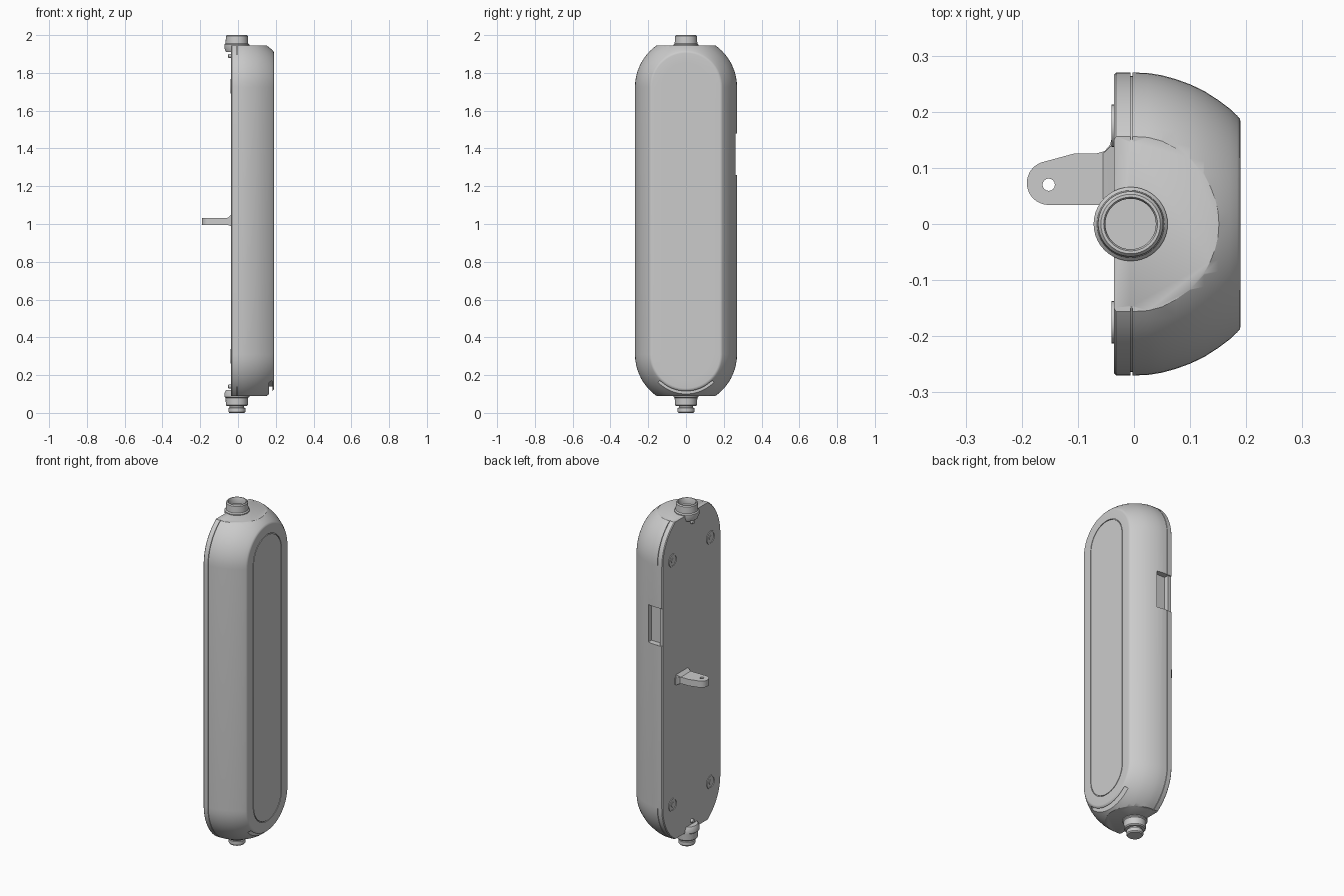
import bpy, bmesh
from math import sin, cos, pi, radians

if "Cube" in bpy.data.objects:
    bpy.data.objects.remove(bpy.data.objects["Cube"])

grey = bpy.data.materials.new("light grey plastic")
grey.use_nodes = True
grey.diffuse_color = (0.6, 0.6, 0.6, 1)
grey.node_tree.nodes["Principled BSDF"].inputs["Base Color"].default_value = (0.6, 0.6, 0.6, 1)

LOW, HIGH = 0.31, 1.725      # centres of the rounded ends
BOTTOM, TOP = 0.09, 1.945    # flat cuts across the ends
BACK = -0.036


def make(name, bm, smooth=True):
    bmesh.ops.recalc_face_normals(bm, faces=bm.faces)
    mesh = bpy.data.meshes.new(name)
    bm.to_mesh(mesh)
    bm.free()
    mesh.materials.append(grey)
    ob = bpy.data.objects.new(name, mesh)
    bpy.context.collection.objects.link(ob)
    if smooth:
        bpy.ops.object.select_all(action='DESELECT')
        ob.select_set(True)
        bpy.context.view_layer.objects.active = ob
        bpy.ops.object.shade_smooth_by_angle(angle=radians(32))
    return ob


def loft(rings, closed=False):
    """Bridge rings of points, capping the ends unless closed into a loop."""
    bm = bmesh.new()
    rings = [[bm.verts.new(p) for p in ring] for ring in rings]
    n = len(rings[0])
    pairs = list(zip(rings, rings[1:]))
    if closed:
        pairs.append((rings[-1], rings[0]))
    else:
        bm.faces.new(rings[0])
        bm.faces.new(rings[-1])
    for a, b in pairs:
        for i in range(n):
            j = (i + 1) % n
            bm.faces.new((a[i], a[j], b[j], b[i]))
    return bm


def stadium(x, r, n=32):
    arc = [pi * i / n for i in range(n + 1)]
    return ([(x, r * cos(a), HIGH + r * sin(a)) for a in arc] +
            [(x, -r * cos(a), LOW - r * sin(a)) for a in arc])


def circle(x, y, z, r, axis='z', n=40):
    pts = [(r * cos(2 * pi * i / n), r * sin(2 * pi * i / n)) for i in range(n)]
    if axis == 'z':
        return [(x + u, y + v, z) for u, v in pts]
    return [(x, y + u, z + v) for u, v in pts]


def prism(outline, z0, z1):
    return loft([[(x, y, z) for x, y in outline] for z in (z0, z1)])


def box(x0, x1, y0, y1, z0, z1):
    return prism([(x0, y0), (x1, y0), (x1, y1), (x0, y1)], z0, z1)


def cut(target, name, bm):
    cutter = make(name, bm, False)
    cutter.hide_render = True
    cutter.hide_viewport = True
    cutter.display_type = 'WIRE'
    mod = target.modifiers.new(name, 'BOOLEAN')
    mod.operation = 'DIFFERENCE'
    mod.solver = 'EXACT'
    mod.object = cutter
    bpy.context.view_layer.objects.active = target
    bpy.ops.object.modifier_apply(modifier=name)
    bpy.data.objects.remove(cutter)


# Housing: one profile carried round a stadium, with a seam and a panel groove
profile = [(BACK, 0.266), (BACK + 0.004, 0.27), (-0.006, 0.27), (-0.006, 0.264),
           (-0.003, 0.264), (-0.003, 0.27), (0.025, 0.269), (0.05, 0.265),
           (0.075, 0.258), (0.1, 0.249), (0.125, 0.237), (0.15, 0.221),
           (0.17, 0.206), (0.184, 0.193), (0.189, 0.187), (0.19, 0.18),
           (0.19, 0.131), (0.184, 0.131), (0.184, 0.127), (0.19, 0.127)]
bm = loft([stadium(x, r) for x, r in profile])
for z, side in ((TOP, 1), (BOTTOM, -1)):
    bmesh.ops.bisect_plane(bm, geom=bm.verts[:] + bm.edges[:] + bm.faces[:],
                           plane_co=(0, 0, z), plane_no=(0, 0, side), clear_outer=True)
    bmesh.ops.holes_fill(bm, edges=[e for e in bm.edges if e.is_boundary])
housing = make("housing", bm)

# Latch recess in the left wall, and the curved grip slot below the panel
cut(housing, "latch_recess", box(-0.015, 0.06, 0.235, 0.3, 1.26, 1.48))
cut(housing, "latch_relief", box(-0.06, 0.03, 0.263, 0.3, 1.26, 1.48))
slot = []
for i in range(21):
    a = radians(-45 + 4.5 * i)
    slot.append([(x, r * sin(a), LOW - r * cos(a))
                 for x, r in ((0.165, 0.17), (0.182, 0.17), (0.182, 0.25), (0.165, 0.25))])
cut(housing, "grip_slot", loft(slot))
bpy.ops.object.shade_smooth_by_angle(angle=radians(32))


def turned(name, points, x=-0.006):
    return make(name, loft([circle(x, 0, z, r) for r, z in points]))


# Hollow collar on top, plugged collar underneath
turned("top_collar", [(0.058, 1.91), (0.066, 1.932), (0.066, 1.95), (0.06, 1.956),
                      (0.058, 1.994), (0.053, 2.0), (0.048, 2.0), (0.045, 1.994),
                      (0.045, 1.965)])
turned("bottom_collar", [(0.058, 0.12), (0.066, 0.105), (0.066, 0.085), (0.06, 0.08),
                         (0.058, 0.042), (0.053, 0.036), (0.038, 0.036), (0.038, 0.028),
                         (0.045, 0.026), (0.045, 0.006), (0.04, 0)])

# Hanging tab behind, flared where it meets the back
tip = [(-0.152 + 0.039 * cos(radians(a)), 0.073 + 0.039 * sin(radians(a)))
       for a in range(110, 271, 10)]
tab = make("hanging_tab", prism(
    [(-0.03, 0.034), (-0.03, 0.158), (-0.039, 0.155), (-0.043, 0.141), (-0.052, 0.13),
     (-0.066, 0.126), (-0.105, 0.126)] + tip, 0.995, 1.033))
cut(tab, "tab_hole", loft([circle(-0.152, 0.07, z, 0.011, n=16) for z in (0.9, 1.1)]))
bpy.ops.object.shade_smooth_by_angle(angle=radians(32))
make("tab_root", loft([[(x, y0, z0), (x, y1, z0), (x, y1, z1), (x, y0, z1)]
                       for x, y0, y1, z0, z1 in ((-0.03, 0.03, 0.15, 0.985, 1.055),
                                                 (-0.04, 0.034, 0.14, 0.99, 1.045),
                                                 (-0.055, 0.034, 0.126, 0.995, 1.033))]))

# Screw rings and small pegs on the back
for z, end in ((0.3, "lower"), (1.73, "upper")):
    for y, side in ((-0.175, "front"), (0.175, "rear")):
        ring = [circle(x, y, z, r, 'x', 24) for x, r in
                ((BACK + 0.004, 0.038), (BACK - 0.004, 0.038),
                 (BACK - 0.004, 0.03), (BACK + 0.004, 0.03))]
        make(f"{end}_{side}_screw_ring", loft(ring, closed=True))
        make(f"{end}_{side}_screw", loft([circle(x, y, z, 0.014, 'x', 16)
                                          for x in (BACK + 0.004, BACK - 0.003)]))
for z, end in ((0.14, "lower"), (1.89, "upper")):
    make(f"{end}_peg", loft([circle(x, 0, z, r, 'x', 16) for x, r in
                             ((BACK + 0.004, 0.011), (BACK - 0.014, 0.011),
                              (BACK - 0.016, 0.008))]))
